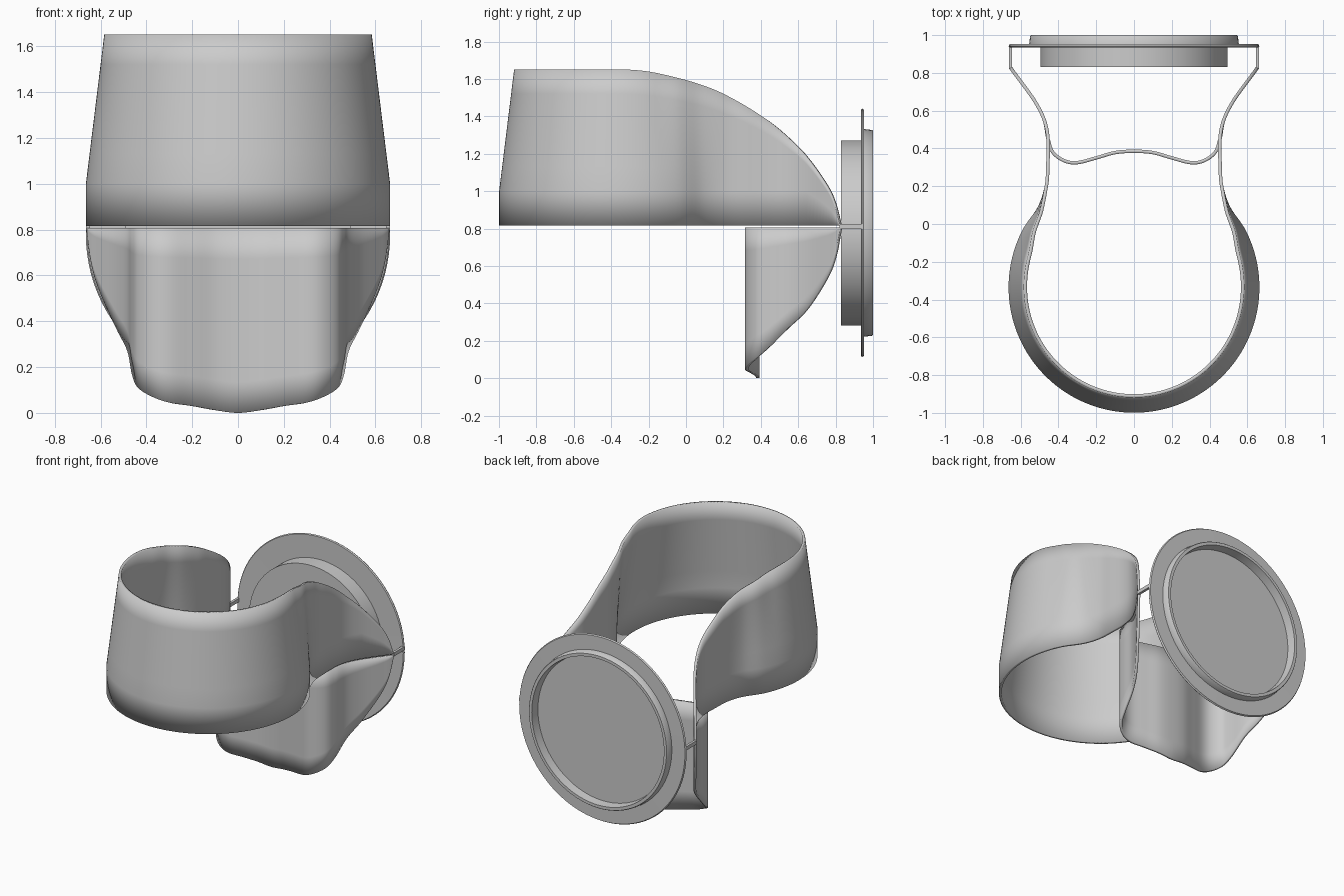
import bpy, bmesh, math
from mathutils import Vector

if "Cube" in bpy.data.objects:
    bpy.data.objects.remove(bpy.data.objects["Cube"])

CY = -0.335      # centre of the round collar
R = 0.655        # collar radius
SPLIT = 0.812    # height where upper and lower bands meet
WALL = 0.018


def finish(name, bm, angle=35):
    bmesh.ops.recalc_face_normals(bm, faces=bm.faces)
    mesh = bpy.data.meshes.new(name)
    bm.to_mesh(mesh)
    bm.free()
    ob = bpy.data.objects.new(name, mesh)
    bpy.context.collection.objects.link(ob)
    bpy.ops.object.select_all(action='DESELECT')
    bpy.context.view_layer.objects.active = ob
    ob.select_set(True)
    bpy.ops.object.shade_smooth_by_angle(angle=math.radians(angle))
    return ob


def spline(points, steps=6):
    """Catmull-Rom curve; the first point lies on the mirror plane."""
    p = [Vector(q) for q in points]
    p = [Vector((-p[1].x, p[1].y, p[1].z))] + p + [2 * p[-1] - p[-2]]
    out = []
    for a, b, c, d in zip(p, p[1:], p[2:], p[3:]):
        for i in range(steps):
            t = i / steps
            out.append(0.5 * (2 * b + (c - a) * t + (2 * a - 5 * b + 4 * c - d) * t * t
                              + (3 * b - a - 3 * c + d) * t ** 3))
    return out + [p[-2]]


def taper(x, y, z):
    """Lean the round collar inwards above z = 1."""
    t = min(1, max(0, (0.2 - y) / 0.35))
    t = t * t * (3 - 2 * t)
    off = 0.08 * t * max(0, z - 1) / 0.65
    d = Vector((x, y - CY))
    k = 1 - off / d.length
    return (d.x * k, CY + d.y * k, z)


def band(name, path, edge_z, shape):
    """Wall between a straight edge and the edge height stored in the path."""
    bm = bmesh.new()
    cols = []
    for p in path:
        if p.z > edge_z:
            mid = min(1.0, edge_z + (p.z - edge_z) * 0.5)
            zs = [edge_z, mid] + [mid + (p.z - mid) * i / 5 for i in range(1, 6)]
        else:
            zs = [edge_z + (p.z - edge_z) * i / 6 for i in range(7)]
        cols.append([bm.verts.new(shape(max(0, p.x), p.y, z)) for z in zs])
    for a, b in zip(cols, cols[1:]):
        for i in range(6):
            bm.faces.new((a[i], b[i], b[i + 1], a[i + 1]))
    ob = finish(name, bm)
    m = ob.modifiers.new("Mirror", 'MIRROR')
    m.use_clip = True
    s = ob.modifiers.new("Wall", 'SOLIDIFY')
    s.thickness = WALL
    s.offset = 0
    return ob


# Flared arms shared by both bands: x, y, upper edge z, lower edge z
arm = [(0.455, 0.45, 1.37, 0.17), (0.475, 0.55, 1.285, 0.27), (0.525, 0.65, 1.18, 0.37),
       (0.600, 0.755, 1.03, 0.535), (0.634, 0.80, 0.93, 0.65), (0.653, 0.828, 0.82, 0.79)]

# Upper band: round collar narrowing to the neck, then the arms
upper = []
for i in range(11):
    a = math.radians(-90 + 13 * i)
    y = CY + R * math.sin(a)
    upper.append((R * math.cos(a), y, 1.65 - 0.42 * max(0, y + 0.35) ** 2))
upper += [(0.464, 0.2, 1.52), (0.456, 0.32, 1.455)] + [(x, y, u) for x, y, u, l in arm]
band("upper_collar_band", spline(upper), SPLIT + 0.004, taper)

# Lower band: wavy front panel, then the arms
lower = [(0, 0.385, 0.0), (0.1, 0.378, 0.012), (0.2, 0.35, 0.03), (0.3, 0.325, 0.045),
         (0.37, 0.335, 0.07), (0.43, 0.38, 0.11)] + [(x, y, l) for x, y, u, l in arm]
band("lower_support_band", spline(lower), SPLIT - 0.006, lambda x, y, z: (x, y, z))

# Thin links from the arm tips to the disc flange
for side, sx in (("right", 1), ("left", -1)):
    bm = bmesh.new()
    bmesh.ops.create_cube(bm, size=1)
    for v in bm.verts:
        v.co = (sx * 0.654 + v.co.x * WALL, 0.883 + v.co.y * 0.125, SPLIT + v.co.z * 0.026)
    finish(side + "_link", bm)

# Round end disc: plug, flange and raised rim around a recessed face (radius, y)
profile = [(0, 0.83), (0.495, 0.83), (0.495, 0.937), (0.658, 0.935), (0.664, 0.942),
           (0.658, 0.952), (0.555, 0.953), (0.55, 0.995), (0.546, 1.0), (0.525, 1.0),
           (0.518, 0.94), (0, 0.94)]
bm = bmesh.new()
vs = [bm.verts.new((r, y, 0)) for r, y in profile]
es = [bm.edges.new(pair) for pair in zip(vs, vs[1:])]
bmesh.ops.spin(bm, geom=vs + es, cent=(0, 0, 0), axis=(0, 1, 0), angle=math.tau, steps=96)
bmesh.ops.remove_doubles(bm, verts=bm.verts, dist=0.0005)
bmesh.ops.translate(bm, verts=bm.verts, vec=(0, 0, 0.777))
finish("end_disc", bm)
